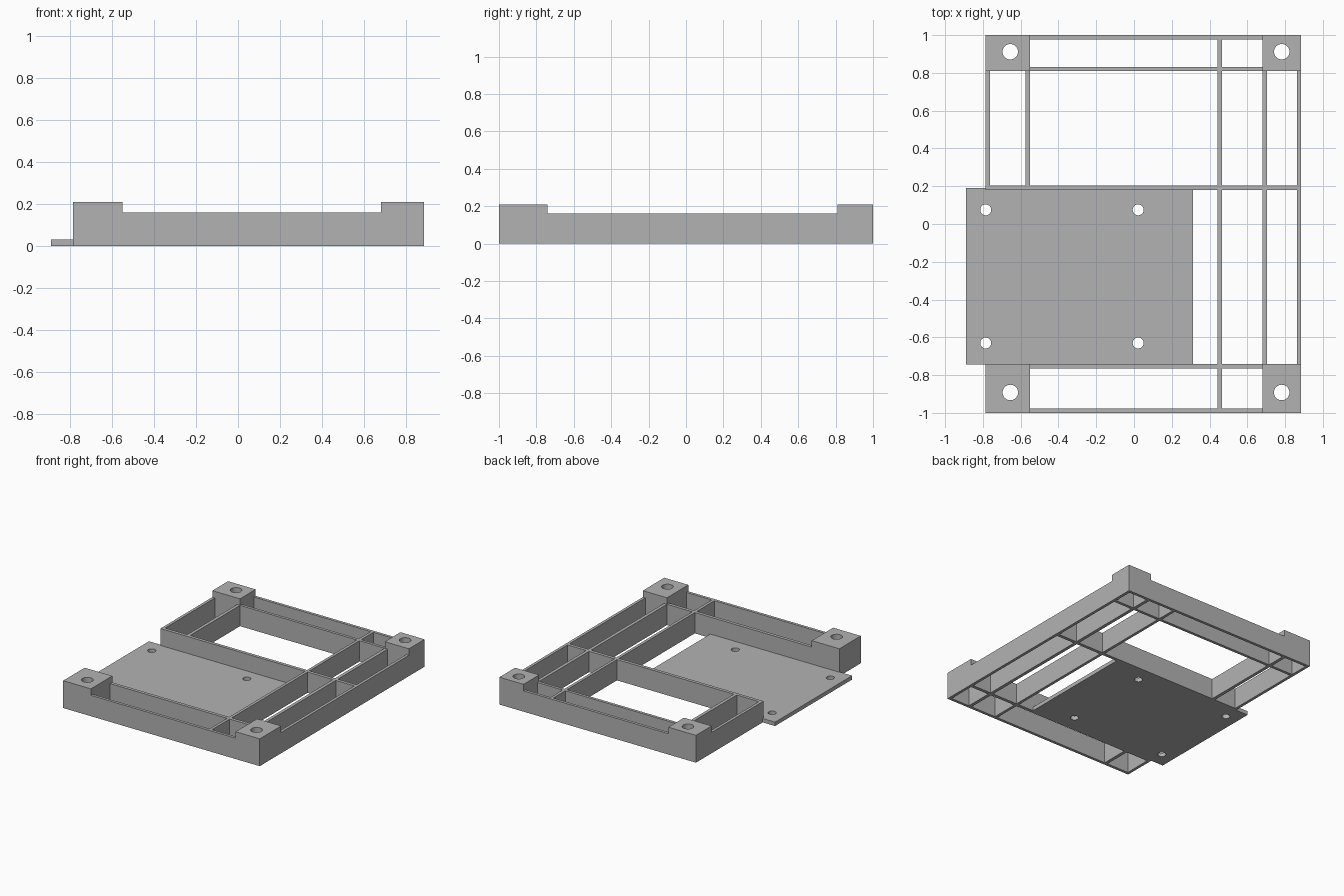
import bpy
import bmesh
from mathutils import Matrix, Vector

cube = bpy.data.objects.get("Cube")
if cube:
    bpy.data.objects.remove(cube, do_unlink=True)

WALL_H, TOP_H, PLATE_H = 0.16, 0.21, 0.03

grey = bpy.data.materials.new("plain grey")
grey.use_nodes = True
grey.diffuse_color = (0.45, 0.45, 0.45, 1)
grey.node_tree.nodes["Principled BSDF"].inputs["Base Color"].default_value = grey.diffuse_color


def make_object(name, bm):
    mesh = bpy.data.meshes.new(name)
    bmesh.ops.recalc_face_normals(bm, faces=bm.faces)
    bm.to_mesh(mesh)
    bm.free()
    mesh.materials.append(grey)
    obj = bpy.data.objects.new(name, mesh)
    bpy.context.collection.objects.link(obj)
    return obj


def slab_with_holes(name, x0, x1, y0, y1, z0, z1, holes, radius):
    """Box with round vertical holes drilled right through it."""
    bm = bmesh.new()
    size = Matrix.Diagonal((x1 - x0, y1 - y0, z1 - z0, 1))
    centre = Vector((x0 + x1, y0 + y1, z0 + z1)) / 2
    bmesh.ops.create_cube(bm, size=1, matrix=Matrix.Translation(centre) @ size)
    slab = make_object(name, bm)

    bm = bmesh.new()
    for x, y in holes:
        bmesh.ops.create_cone(bm, cap_ends=True, segments=32, radius1=radius, radius2=radius,
                              depth=1, matrix=Matrix.Translation((x, y, 0)))
    cutter = make_object(name + "_cutter", bm)
    cut = slab.modifiers.new("holes", 'BOOLEAN')
    cut.operation, cut.solver, cut.object = 'DIFFERENCE', 'EXACT', cutter
    bpy.context.view_layer.update()
    result = bpy.data.meshes.new_from_object(
        slab.evaluated_get(bpy.context.evaluated_depsgraph_get()))
    slab.modifiers.clear()
    slab.data = result
    bpy.data.objects.remove(cutter, do_unlink=True)

    # Smooth hole walls, sharp rims
    bpy.ops.object.select_all(action='DESELECT')
    slab.select_set(True)
    bpy.context.view_layer.objects.active = slab
    bpy.ops.object.shade_smooth_by_angle()
    return slab


# Lattice walls as plan rectangles: x0, x1, y0, y1
LEFT, RIGHT, BACK, FRONT = 0.885, -0.785, 1.0, -1.0
BAY_BACK, BAY_FRONT = 0.18, -0.74
walls = [(RIGHT, LEFT, y, y + t) for y, t in
         ((FRONT, 0.022), (-0.765, 0.025), (BAY_BACK, 0.025), (0.81, 0.022), (0.978, 0.022))]
walls += [(x, x + t, FRONT, BACK) for x, t in ((0.443, 0.022), (0.68, 0.025), (0.863, 0.022))]
# The right side is open where the tray slides through
for x, t in ((RIGHT, 0.022), (-0.575, 0.025)):
    walls += [(x, x + t, FRONT, BAY_FRONT), (x, x + t, BAY_BACK, BACK)]

# Fuse the walls: fill every plan cell covered by a wall, then raise it
xs = sorted({v for w in walls for v in w[:2]})
ys = sorted({v for w in walls for v in w[2:]})
bm = bmesh.new()
for xa, xb in zip(xs, xs[1:]):
    for ya, yb in zip(ys, ys[1:]):
        cx, cy = (xa + xb) / 2, (ya + yb) / 2
        if any(x0 < cx < x1 and y0 < cy < y1 for x0, x1, y0, y1 in walls):
            bm.faces.new([bm.verts.new((x, y, 0)) for x, y in
                          ((xa, ya), (xb, ya), (xb, yb), (xa, yb))])
bmesh.ops.remove_doubles(bm, verts=bm.verts, dist=0.0005)
raised = bmesh.ops.extrude_face_region(bm, geom=bm.faces[:], use_keep_orig=True)["geom"]
bmesh.ops.translate(bm, vec=(0, 0, WALL_H),
                    verts=[v for v in raised if isinstance(v, bmesh.types.BMVert)])
make_object("lattice_frame", bm)

# Drilled corner pads on top of the lattice
for side, x0, x1, hx in (("right", RIGHT, -0.55, -0.655), ("left", 0.68, LEFT, 0.782)):
    for end, y0, y1, hy in (("front", FRONT, BAY_FRONT, -0.892), ("back", 0.81, BACK, 0.912)):
        slab_with_holes(f"{end}_{side}_corner_pad", x0, x1, y0, y1, WALL_H, TOP_H,
                        [(hx, hy)], 0.041)

# Thin tray with four screw holes
slab_with_holes("tray", -0.89, 0.312, -0.745, 0.19, 0, PLATE_H,
                [(x, y) for x in (-0.785, 0.022) for y in (-0.63, 0.075)], 0.029)
